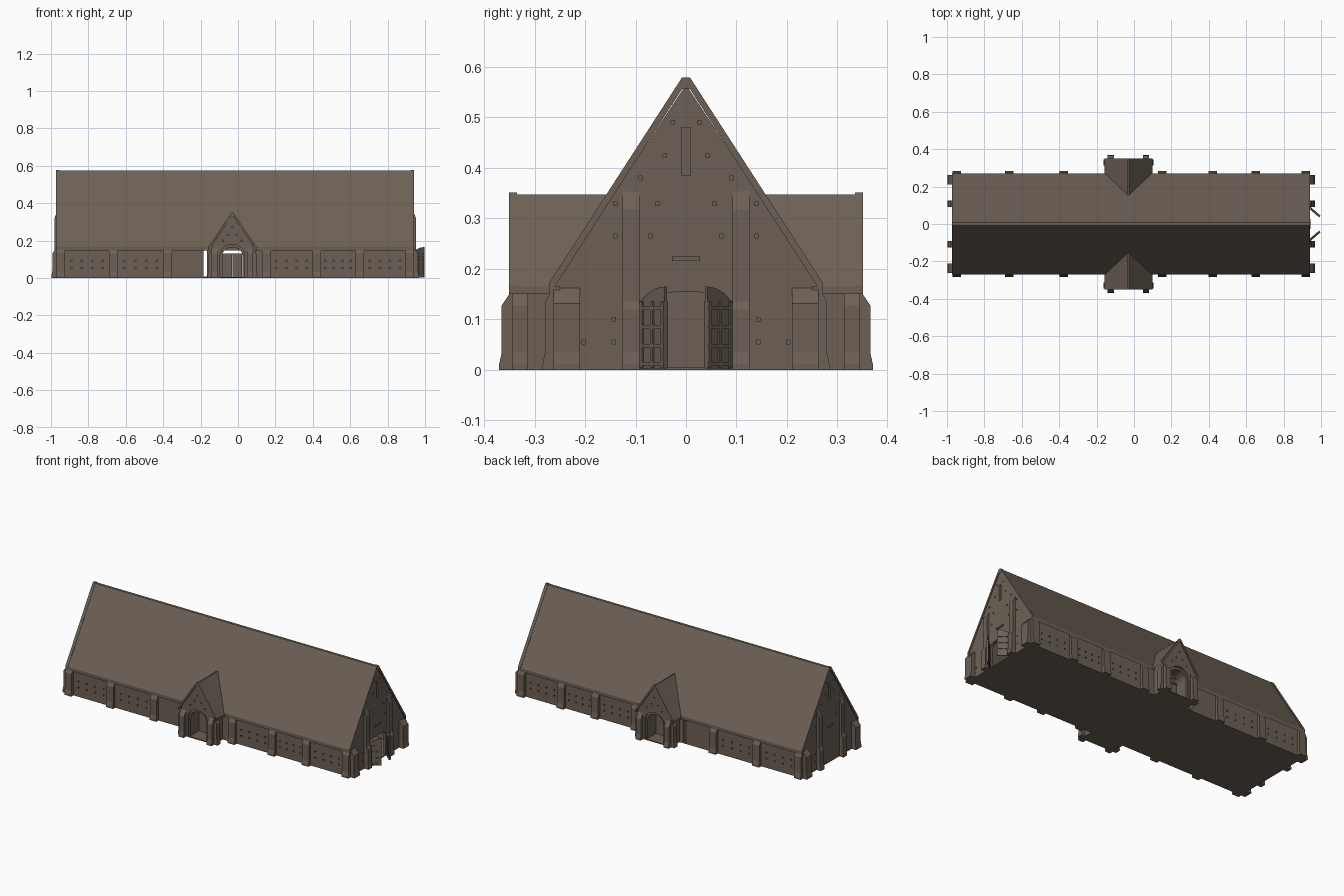
import bpy
import bmesh
from mathutils import Matrix, Vector
from math import cos, sin, pi, atan2

if "Cube" in bpy.data.objects:
    bpy.data.objects.remove(bpy.data.objects["Cube"])

stone = bpy.data.materials.new("weathered_brown_stone")
stone.use_nodes = True
COLOUR = (0.15, 0.118, 0.092, 1)
stone.diffuse_color = COLOUR
stone.node_tree.nodes["Principled BSDF"].inputs["Base Color"].default_value = COLOUR
stone.node_tree.nodes["Principled BSDF"].inputs["Roughness"].default_value = 0.9

X0, X1 = -0.968, 0.938      # gable wall faces
WALL = 0.262                # half depth of the barn
PX = -0.03                  # porch centre line


def finish(name, bm):
    bmesh.ops.recalc_face_normals(bm, faces=bm.faces)
    mesh = bpy.data.meshes.new(name)
    bm.to_mesh(mesh)
    bm.free()
    mesh.materials.append(stone)
    obj = bpy.data.objects.new(name, mesh)
    bpy.context.collection.objects.link(obj)
    return obj


def prism(name, profile, axis, a, b):
    """Extrude a (sideways, height) outline along x or y."""
    bm = bmesh.new()
    place = (lambda t, u, v: (t, u, v)) if axis == "x" else (lambda t, u, v: (u, t, v))
    rings = [[bm.verts.new(place(t, u, v)) for u, v in profile] for t in (a, b)]
    bm.faces.new(rings[0])
    bm.faces.new(rings[1])
    n = len(profile)
    for i in range(n):
        j = (i + 1) % n
        bm.faces.new((rings[0][i], rings[0][j], rings[1][j], rings[1][i]))
    return finish(name, bm)


def boxes(name, specs):
    """Several boxes in one object, each given as (centre, size)."""
    bm = bmesh.new()
    for centre, size in specs:
        m = Matrix.Translation(centre) @ Matrix.Diagonal((*size, 1))
        bmesh.ops.create_cube(bm, size=1, matrix=m)
    return finish(name, bm)


def boolean(target, tool, operation="DIFFERENCE"):
    mod = target.modifiers.new("cut", "BOOLEAN")
    mod.operation, mod.object, mod.solver = operation, tool, "EXACT"
    bpy.context.view_layer.objects.active = target
    bpy.ops.object.modifier_apply(modifier=mod.name)
    bpy.data.objects.remove(tool)


def house(c, w, eave, apex, base=0.0):
    return [(c - w, base), (c + w, base), (c + w, eave), (c, apex), (c - w, eave)]


def chevron(c, w, eave, apex, drop, blunt=0.008):
    """Roof outline with an even vertical thickness."""
    top = [(c - w, eave), (c - blunt, apex), (c + blunt, apex), (c + w, eave)]
    return top + [(u, v - drop) for u, v in reversed(top)]


def arch(c, w, spring, top, base=0.006):
    curve = [(c + w * cos(pi * i / 10), spring + (top - spring) * sin(pi * i / 10))
             for i in range(11)]
    return [(c - w, base), (c + w, base)] + curve


# Hollow stone walls with the two porches
walls = prism("barn_walls", house(0, WALL, 0.168, 0.565), "x", X0, X1)
boolean(walls, prism("porch_block", house(PX, 0.11, 0.175, 0.338), "y", -0.345, 0.345), "UNION")
boolean(walls, prism("cavity", house(0, 0.242, 0.155, 0.53, 0.006), "x", X0 + 0.02, X1 - 0.02))

# Porch passage, stepped arch mouths and end doorway
boolean(walls, prism("porch_passage", arch(PX, 0.054, 0.12, 0.165), "y", -0.4, 0.4))
for s in (1, -1):
    boolean(walls, prism("arch_step", arch(PX, 0.066, 0.12, 0.18), "y", s * 0.335, s * 0.4))
    boolean(walls, boxes("narrow_opening", [((-0.176, s * 0.26, 0.085), (0.019, 0.1, 0.154))]))
boolean(walls, prism("end_doorway", arch(0, 0.086, 0.13, 0.155), "x", X1 - 0.05, X1 + 0.05))

# Small scaffold holes and gable slit recesses
buttress_x = [-0.948, -0.667, -0.375, 0.152, 0.42, 0.65, 0.918]
bays = list(zip(buttress_x, buttress_x[1:]))
holes = []
for a, b in bays:
    if a < PX < b:
        continue
    for f in (0.2, 0.4, 0.6, 0.8):
        for z in (0.055, 0.092):
            for s in (1, -1):
                holes.append(((a + (b - a) * f, s * WALL, z), (0.008, 0.02, 0.008)))
gable_holes = [(0.143, 0.1), (0.143, 0.055), (0.203, 0.055), (0.14, 0.33), (0.14, 0.265),
               (0.09, 0.38), (0.042, 0.425), (0.026, 0.49), (0.057, 0.33), (0.07, 0.265)]
for x in (X0, X1):
    holes.append(((x, 0, 0.433), (0.024, 0.018, 0.095)))
    for y, z in gable_holes:
        for s in (1, -1):
            holes.append(((x, s * y, z), (0.02, 0.007, 0.008)))
for s in (1, -1):
    for dx, z in ((-0.022, 0.23), (0.022, 0.23), (0, 0.27), (-0.05, 0.2), (0.05, 0.2)):
        holes.append(((PX + dx, s * 0.345, z), (0.007, 0.02, 0.007)))
boolean(walls, boxes("holes", holes))

# Main roof, raised gable copings and porch roofs
prism("main_roof", chevron(0, 0.271, 0.168, 0.576, 0.02), "x", X0 - 0.003, X1 + 0.003)
for name, x in (("right_coping", X0 - 0.004), ("left_coping", X1 - 0.014)):
    prism(name, chevron(0, 0.27, 0.174, 0.579, 0.022), "x", x, x + 0.018)
for name, s in (("back", 1), ("front", -1)):
    prism(name + "_porch_roof", chevron(PX, 0.128, 0.165, 0.347, 0.014, 0.004),
          "y", s * 0.15, s * 0.347)
    prism(name + "_porch_coping", chevron(PX, 0.128, 0.168, 0.351, 0.018, 0.004),
          "y", s * 0.335, s * 0.351)


def buttress(name, axis, face, side, centre, half, depth, top):
    """Pier with a flared foot and a sloping top; tall piers step back once."""
    outline = [(-0.012, 0), (depth + 0.005, 0), (depth + 0.005, 0.012), (depth, 0.035)]
    if top > 0.2:
        outline += [(depth, 0.12), (depth * 0.6, 0.135), (depth * 0.6, top - 0.035)]
    else:
        outline.append((depth, top - 0.03))
    outline += [(0, top), (-0.012, top)]
    prism(name, [(face + side * d, z) for d, z in outline], axis, centre - half, centre + half)


# Buttresses along both long walls
for s, label in ((-1, "front"), (1, "back")):
    for i, x in enumerate(buttress_x):
        corner = i in (0, len(buttress_x) - 1)
        buttress(f"{label}_buttress_{i}", "x", s * WALL, s, x, 0.023, 0.017,
                 0.165 if corner else 0.16)
    for side in (-1, 1):
        x = PX + side * 0.094
        buttress(f"{label}_porch_pier_{side}", "x", s * 0.345, s, x, 0.017, 0.02, 0.158)
        buttress(f"{label}_porch_side_pier_{side}", "y", PX + side * 0.11, side,
                 s * 0.329, 0.016, 0.018, 0.158)

# Buttresses on both gable ends
for face, side, label in ((X0, -1, "right"), (X1, 1, "left")):
    for s in (-1, 1):
        buttress(f"{label}_corner_pier_{s}", "y", face, side, s * 0.236, 0.026, 0.025, 0.162)
        buttress(f"{label}_tall_pier_{s}", "y", face, side, s * 0.109, 0.017, 0.024, 0.353)
    boxes(label + "_gable_ledge", [((face, 0, 0.22), (0.012, 0.056, 0.009))])

# Half-height plank doors inside the porches
for s, label in ((-1, "front"), (1, "back")):
    boxes(label + "_porch_door", [((PX - 0.0265, s * 0.252, 0.066), (0.051, 0.008, 0.132)),
                                  ((PX + 0.0265, s * 0.252, 0.066), (0.051, 0.008, 0.132)),
                                  ((PX, s * 0.254, 0.127), (0.106, 0.012, 0.008))])

# Open double doors with curved heads and battens
for s in (-1, 1):
    hinge, tip = Vector((X1, s * 0.088, 0)), Vector((0.994, s * 0.04, 0))
    run = tip - hinge
    length = run.length
    leaf = prism(f"end_door_{s}", [(0, 0.003), (length, 0.003), (length, 0.165),
                                   (length * 0.65, 0.162), (length * 0.3, 0.152), (0, 0.135)],
                 "y", -0.003, 0.003)
    rails = [((length / 2, 0, z), (length, 0.012, 0.007)) for z in (0.012, 0.048, 0.085, 0.122)]
    stiles = [((x, 0, 0.07), (0.008, 0.012, 0.13)) for x in (0.005, length / 2, length - 0.005)]
    battens = boxes(f"end_door_battens_{s}", rails + stiles)
    for part in (leaf, battens):
        part.location = hinge
        part.rotation_euler.z = atan2(run.y, run.x)
